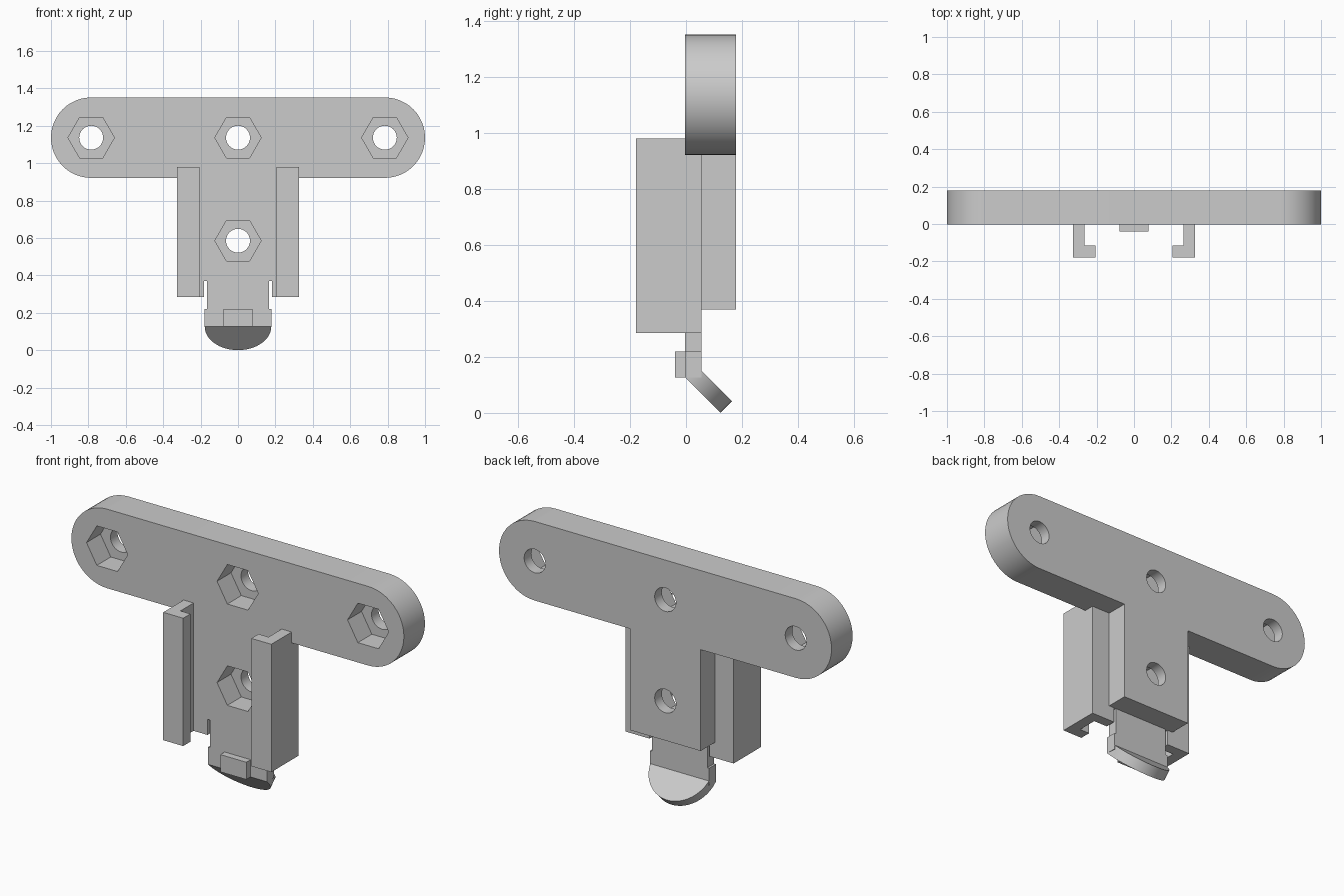
import bpy, bmesh
from math import pi, sin, cos
from mathutils import Matrix, Vector

cube = bpy.data.objects.get("Cube")
if cube:
    bpy.data.objects.remove(cube, do_unlink=True)

gray = bpy.data.materials.new("light_gray")
gray.use_nodes = True
gray.diffuse_color = (0.6, 0.6, 0.6, 1)
gray.node_tree.nodes["Principled BSDF"].inputs["Base Color"].default_value = (0.6, 0.6, 0.6, 1)

FRONT, PLATE_BACK, BACK = -0.003, 0.055, 0.178
XZ = Matrix(((1, 0, 0, 0), (0, 0, 1, 0), (0, 1, 0, 0), (0, 0, 0, 1)))  # profile in x/z, depth along y


def prism(name, profile, lo, hi, matrix=XZ):
    """Extrude a 2D outline from lo to hi along the third axis of the matrix."""
    bm = bmesh.new()
    face = bm.faces.new([bm.verts.new(matrix @ Vector((a, b, lo))) for a, b in profile])
    shift = matrix.to_3x3() @ Vector((0, 0, hi - lo))
    ext = bmesh.ops.extrude_face_region(bm, geom=[face])["geom"]
    bmesh.ops.translate(bm, vec=shift, verts=[v for v in ext if isinstance(v, bmesh.types.BMVert)])
    if face.is_valid and not any(len(e.link_faces) == 2 for e in face.edges):
        bm.faces.remove(face)
    bmesh.ops.holes_fill(bm, edges=[e for e in bm.edges if e.is_boundary])
    bmesh.ops.recalc_face_normals(bm, faces=bm.faces)
    mesh = bpy.data.meshes.new(name)
    bm.to_mesh(mesh)
    bm.free()
    mesh.materials.append(gray)
    ob = bpy.data.objects.new(name, mesh)
    bpy.context.collection.objects.link(ob)
    return ob


def arc(cx, cz, r, start, end, n):
    return [(cx + r * cos(start + (end - start) * i / n),
             cz + r * sin(start + (end - start) * i / n)) for i in range(n + 1)]


def box(x, z0, z1):
    return [(-x, z0), (x, z0), (x, z1), (-x, z1)]


def mirrored(half):
    return half + [(-x, z) for x, z in reversed(half)]


def combine(target, other, operation):
    mod = target.modifiers.new(operation.lower(), "BOOLEAN")
    mod.object, mod.operation, mod.solver = other, operation, "EXACT"
    bpy.context.view_layer.objects.active = target
    bpy.ops.object.modifier_apply(modifier=mod.name)
    bpy.data.objects.remove(other, do_unlink=True)


def smooth(ob):
    bpy.ops.object.select_all(action="DESELECT")
    ob.select_set(True)
    bpy.context.view_layer.objects.active = ob
    bpy.ops.object.shade_smooth_by_angle(angle=pi / 6)


# Round-ended crossbar
R, BAR_Z, HOLE_X = 0.215, 1.136, 0.785
bar = arc(HOLE_X, BAR_Z, R, -pi / 2, pi / 2, 24) + arc(-HOLE_X, BAR_Z, R, pi / 2, 3 * pi / 2, 24)
body = prism("bracket_body", bar, FRONT, BACK)

# Thick stem behind, thin plate with relief slots and latch tongue in front
combine(body, prism("stem", box(0.213, 0.37, 1.0), FRONT, BACK), "UNION")
TONGUE_Z = 0.126
plate = mirrored([(0.178, TONGUE_Z), (0.178, 0.22), (0.167, 0.22), (0.167, 0.37), (0.181, 0.37),
                  (0.181, 0.285), (0.325, 0.285), (0.325, 0.95)])
combine(body, prism("front_plate", plate, FRONT, PLATE_BACK), "UNION")

# L-shaped guide rails with inward lips
for side in (-1, 1):
    rail = [(0.325, 0.02), (0.325, -0.178), (0.205, -0.178), (0.205, -0.116), (0.265, -0.116), (0.265, 0.02)]
    ob = prism("guide_rail", [(side * x, y) for x, y in rail], 0.285, 0.98, Matrix.Identity(4))
    combine(body, ob, "UNION")

# Bolt holes with hexagonal nut recesses
for x, z in ((-HOLE_X, BAR_Z), (0, BAR_Z), (HOLE_X, BAR_Z), (0, 0.585)):
    nut = prism("nut_cutter", arc(x, z, 0.124, 0, 2 * pi, 6)[:-1], -0.1, 0.117)
    combine(body, nut, "DIFFERENCE")
    bolt = prism("bolt_cutter", arc(x, z, 0.064, 0, 2 * pi, 32)[:-1], 0.05, 0.3)
    combine(body, bolt, "DIFFERENCE")
smooth(body)

# Raised catch on the latch tongue
prism("latch_catch", box(0.078, TONGUE_Z, 0.22), -0.04, FRONT)

# Half-round finger tab, bent backwards at 45 degrees
tilt = Matrix.Translation((0, FRONT, TONGUE_Z)) @ Matrix.Rotation(pi / 4, 4, "X") @ XZ
tab = prism("finger_tab", arc(0, 0, 0.178, pi, 2 * pi, 28), 0, 0.058, tilt)
smooth(tab)
